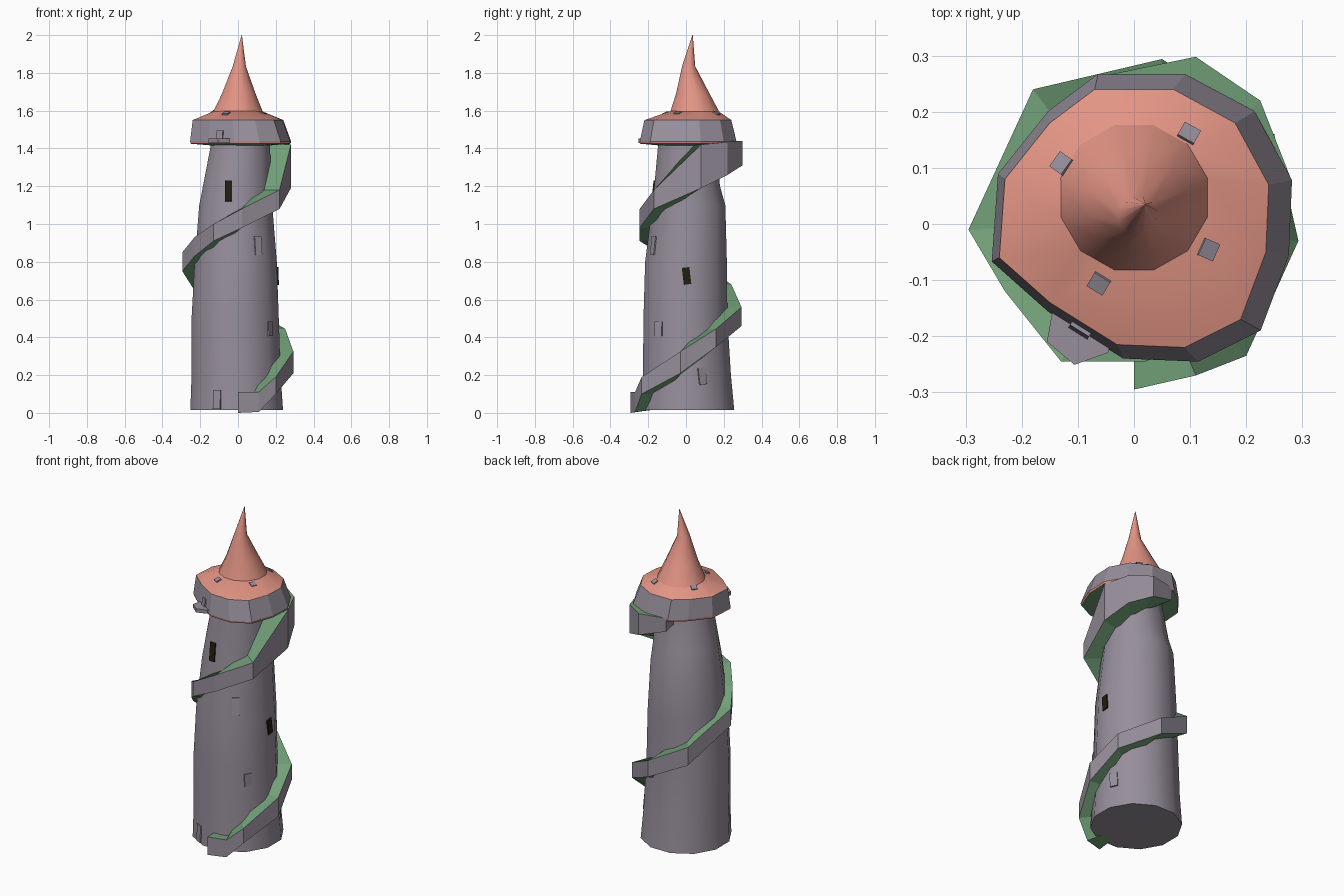
import bpy, bmesh, math
from mathutils import Vector, Matrix
from mathutils.bvhtree import BVHTree

if "Cube" in bpy.data.objects:
    bpy.data.objects.remove(bpy.data.objects["Cube"])


def material(name, rgb):
    m = bpy.data.materials.new(name)
    m.diffuse_color = (*rgb, 1)
    m.use_nodes = True
    m.node_tree.nodes["Principled BSDF"].inputs["Base Color"].default_value = m.diffuse_color
    return m


stone = material("mauve_stone", (0.31, 0.275, 0.33))
tile = material("salmon_tile", (0.77, 0.30, 0.235))
moss = material("green_moss", (0.165, 0.345, 0.185))
dark = material("dark_opening", (0.015, 0.013, 0.004))


def make_object(name, verts, faces, mats, indices=None, smooth=None):
    me = bpy.data.meshes.new(name)
    me.from_pydata(verts, [], faces)
    for m in mats:
        me.materials.append(m)
    if indices:
        for p, i in zip(me.polygons, indices):
            p.material_index = i
    bm = bmesh.new()
    bm.from_mesh(me)
    bmesh.ops.recalc_face_normals(bm, faces=bm.faces)
    bm.to_mesh(me)
    bm.free()
    ob = bpy.data.objects.new(name, me)
    bpy.context.collection.objects.link(ob)
    if smooth:
        bpy.context.view_layer.objects.active = ob
        ob.select_set(True)
        bpy.ops.object.shade_smooth_by_angle(angle=math.radians(smooth))
        ob.select_set(False)
    return ob


def loft(name, rings, mats, bands=None, smooth=None, closed=True, caps=True):
    """Skin a list of rings; bands gives a material index per row of faces."""
    n = len(rings[0])
    verts = [v for r in rings for v in r]
    faces, idx = [], []
    for k in range(len(rings) - 1):
        for i in range(n if closed else n - 1):
            j = (i + 1) % n
            faces.append((k * n + i, k * n + j, (k + 1) * n + j, (k + 1) * n + i))
            idx.append(bands[k] if bands else 0)
    if caps:
        faces += [tuple(range(n)), tuple(range(len(verts) - n, len(verts)))]
        idx += [idx[0], idx[-1]]
    return make_object(name, verts, faces, mats, idx, smooth)


def ellipse(cx, cy, rx, ry, z, n=12):
    return [(cx + rx * math.cos(math.radians(15) + math.tau * i / n),
             cy + ry * math.sin(math.radians(15) + math.tau * i / n), z)
            for i in range(n)]


# Shaft: slightly crooked, tapering to the top (z, centre x, rx, centre y, ry)
SHAFT = [(0.015, -0.007, 0.254, 0.01, 0.254), (0.2, -0.01, 0.244, 0.005, 0.241),
         (0.5, -0.015, 0.239, -0.003, 0.23), (0.8, -0.012, 0.225, 0.0, 0.224),
         (1.1, -0.012, 0.2, 0.015, 0.2), (1.2, -0.004, 0.188, 0.006, 0.18),
         (1.45, 0.015, 0.158, 0.005, 0.155)]
shaft = loft("tower_shaft", [ellipse(cx, cy, rx, ry, z) for z, cx, rx, cy, ry in SHAFT],
             [stone], smooth=40)

# Parapet: mossy underside, thin tile rim, stone wall
EAVE = [(0.24, 0.07), (0.18, 0.18), (0.07, 0.24), (-0.07, 0.24), (-0.15, 0.18),
        (-0.23, 0.08), (-0.24, -0.06), (-0.15, -0.14), (-0.03, -0.215),
        (0.09, -0.22), (0.19, -0.17), (0.235, -0.05)]


def eave(s, z, dx=0.0):
    return [(x * s + dx, y * s, z) for x, y in EAVE]


parapet = loft("parapet", [eave(0.6, 1.415, 0.012), eave(1.1, 1.425, 0.014),
                           eave(1.115, 1.436, 0.014), eave(1.0, 1.55)],
               [stone, tile, moss], [2, 1, 0])

# Roof: shallow skirt under a bent spire
skirt = loft("roof_skirt", [eave(1.0, 1.55), ellipse(0, 0.045, 0.13, 0.13, 1.598)],
             [tile], smooth=20)
loft("spire", [ellipse(0, 0.047, 0.138, 0.136, 1.59), ellipse(0.004, 0.036, 0.092, 0.092, 1.69),
               ellipse(0.007, 0.014, 0.036, 0.036, 1.835),
               ellipse(0.02, 0.035, 0.001, 0.001, 2.0)], [tile], smooth=45)

# Ramp: outer edge as (x, y, bottom z, top z), winding up the shaft
RAMP = [(0.0, -0.295, 0.0, 0.11), (0.11, -0.27, 0.005, 0.11), (0.2, -0.235, 0.1, 0.19),
        (0.293, -0.03, 0.21, 0.325), (0.25, 0.16, 0.35, 0.445), (0.05, 0.294, 0.46, 0.56),
        (-0.18, 0.24, 0.57, 0.68), (-0.295, -0.01, 0.75, 0.85), (-0.23, -0.12, 0.83, 0.93),
        (-0.13, -0.245, 0.91, 1.0), (0.02, -0.245, 0.98, 1.08), (0.22, -0.17, 1.08, 1.18),
        (0.28, 0.08, 1.19, 1.42), (0.225, 0.22, 1.26, 1.435), (0.11, 0.298, 1.31, 1.44),
        (-0.05, 0.265, 1.36, 1.44)]
sections = []
for x, y, zb, zt in RAMP:
    s = 0.15 / math.hypot(x, y)
    # inner edge climbs gently so the path banks against the wall
    sections.append([(x, y, zb), (x, y, zt), (x * s, y * s, zt), (x * s, y * s, max(zb, 0.02))])
ramp = loft("spiral_ramp", sections, [stone, moss])
for p in ramp.data.polygons:
    if abs(p.normal.z) > 0.45:
        p.material_index = 1
ramp.data.polygons[-2].material_index = 1

# Balcony slab jutting from the parapet
SLAB = [(-0.095 + 0.064 * math.cos(math.radians(a)), -0.188 + 0.064 * math.sin(math.radians(a)))
        for a in range(20, 380, 60)]
loft("balcony", [[(x, y, z) for x, y in SLAB] for z in (1.43, 1.452)], [stone])


def plate(name, target, origin, direction, w, h, mat, tilt=0.0):
    """Thin panel laid on the target where the ray meets it."""
    me = target.data
    tree = BVHTree.FromPolygons([v.co for v in me.vertices],
                                [tuple(p.vertices) for p in me.polygons])
    hit, nor, _, _ = tree.ray_cast(Vector(origin), Vector(direction))
    if hit is None:
        return
    if nor.dot(Vector(direction)) > 0:
        nor = -nor
    up = Vector((0, 0, 1))
    side = up.cross(nor).normalized()
    up = nor.cross(side)
    rot = Matrix((side, up, nor)).transposed() @ Matrix.Rotation(tilt, 3, 'Z')
    c = hit + nor * 0.003
    verts = [c + rot @ Vector((sx * w / 2, sy * h / 2, sz * 0.004))
             for sz in (-1, 1) for sx, sy in ((-1, -1), (1, -1), (1, 1), (-1, 1))]
    faces = [(3, 2, 1, 0), (4, 5, 6, 7)] + [(i, (i + 1) % 4, 4 + (i + 1) % 4, 4 + i)
                                            for i in range(4)]
    make_object(name, verts, faces, [mat])


FRONT, RIGHT = (0, 1, 0), (-1, 0, 0)
# Windows and doors on the front
for name, x, z, w, h, mat in [("front_slit", -0.05, 1.175, 0.035, 0.11, dark),
                              ("upper_shutter", 0.105, 0.885, 0.04, 0.1, stone),
                              ("lower_shutter", 0.168, 0.445, 0.045, 0.075, stone),
                              ("front_door", -0.11, 0.07, 0.045, 0.1, stone)]:
    plate(name, shaft, (x, -1, z), FRONT, w, h, mat)
# Windows on the right
plate("side_slit", shaft, (1, 0.003, 0.725), RIGHT, 0.04, 0.09, dark, 0.12)
plate("side_shutter", shaft, (1, 0.085, 0.195), RIGHT, 0.045, 0.09, stone, 0.08)
# Balcony door
plate("balcony_door", parapet, (-0.095, -1, 1.472), FRONT, 0.04, 0.045, stone)
# Skylights on the roof skirt
for i, (x, y) in enumerate([(-0.128, 0.107), (0.097, 0.16), (0.132, -0.045), (-0.062, -0.105)]):
    plate(f"skylight_{i + 1}", skirt, (x, y, 3), (0, 0, -1), 0.033, 0.03, stone)
